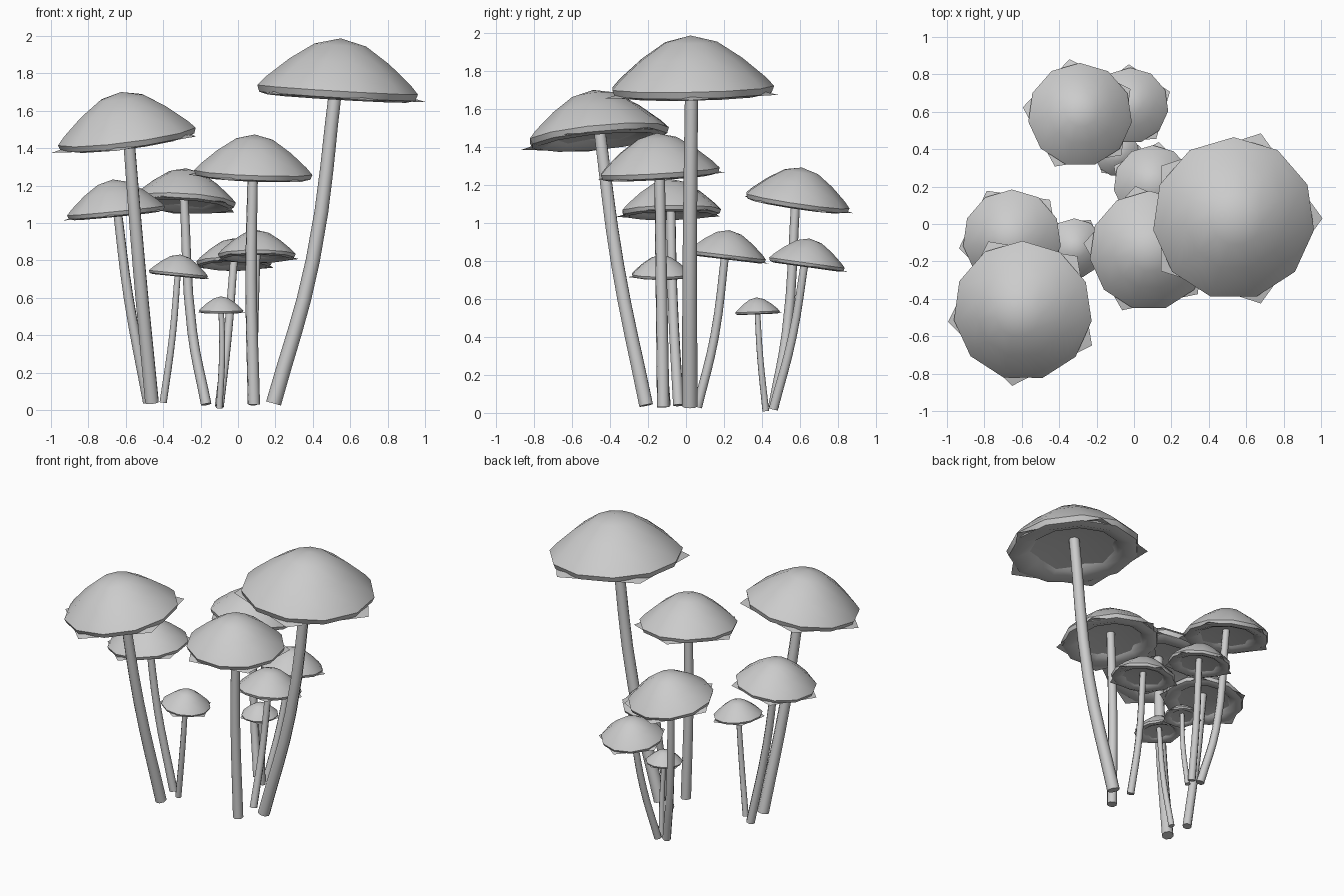
import bpy, bmesh, math
from mathutils import Vector, Matrix

if "Cube" in bpy.data.objects:
    bpy.data.objects.remove(bpy.data.objects["Cube"])

grey = bpy.data.materials.new("pale_grey")
grey.use_nodes = True
COLOUR = (0.6, 0.6, 0.6, 1)
grey.diffuse_color = COLOUR
grey.node_tree.nodes["Principled BSDF"].inputs["Base Color"].default_value = COLOUR

# Cap outline from crown, over the rolled rim, to the inner lip (radius, height)
PROFILE = [(0.32, 0.65), (0.62, 0.45), (0.9, 0.21), (1, 0.1), (0.97, 0.02), (0.86, -0.01), (0.68, 0.05), (0.6, 0.12)]


def ring(bm, sides, radius, z, phase=0):
    angles = [phase + math.tau * i / sides for i in range(sides)]
    return [bm.verts.new((radius * math.cos(a), radius * math.sin(a), z)) for a in angles]


def fan(bm, loop, z):
    tip = bm.verts.new((0, 0, z))
    for a, b in zip(loop, loop[1:] + loop[:1]):
        bm.faces.new((a, b, tip))


def finish(bm, name, matrix, angle):
    mesh = bpy.data.meshes.new(name)
    bm.to_mesh(mesh)
    bm.free()
    obj = bpy.data.objects.new(name, mesh)
    bpy.context.collection.objects.link(obj)
    obj.matrix_world = matrix
    mesh.materials.append(grey)
    select(obj)
    bpy.ops.object.shade_smooth_by_angle(angle=math.radians(angle))


def select(obj):
    bpy.ops.object.select_all(action="DESELECT")
    obj.select_set(True)
    bpy.context.view_layer.objects.active = obj


def make_cap(name, centre, radius, slope, phase):
    # Lean the cap along its slope
    up = Vector((-slope[0], -slope[1], 1)).normalized()
    turn = Vector((0, 0, 1)).rotation_difference(up).to_matrix().to_4x4()
    place = Matrix.Translation(centre) @ turn @ Matrix.Scale(radius, 4)
    # Domed top with rolled rim
    bm = bmesh.new()
    loops = [ring(bm, 11, r, z, math.pi / 2) for r, z in PROFILE]
    fan(bm, loops[0], 0.73)
    for upper, lower in zip(loops, loops[1:]):
        for i in range(11):
            j = (i + 1) % 11
            bm.faces.new((upper[i], lower[i], lower[j], upper[j]))
    finish(bm, name + "_cap", place, 50)
    # Five-sided gill cone whose corners poke past the rim
    bm = bmesh.new()
    fan(bm, ring(bm, 5, 1.1, 0.01, math.radians(phase))[::-1], 0.25)
    finish(bm, name + "_gills", place, 30)


def make_stem(name, points, radius):
    curve = bpy.data.curves.new(name + "_stem", "CURVE")
    curve.dimensions = "3D"
    curve.bevel_depth = radius
    curve.bevel_resolution = 2
    curve.resolution_u = 4
    curve.use_fill_caps = True
    spline = curve.splines.new("BEZIER")
    spline.bezier_points.add(len(points) - 1)
    for knot, co, thick in zip(spline.bezier_points, points, (1.08, 1, 0.9)):
        knot.co = co
        knot.radius = thick
        knot.handle_left_type = knot.handle_right_type = "AUTO"
    obj = bpy.data.objects.new(name + "_stem", curve)
    bpy.context.collection.objects.link(obj)
    curve.materials.append(grey)
    select(obj)
    bpy.ops.object.convert(target="MESH")
    bpy.ops.object.shade_smooth_by_angle(angle=math.radians(50))


# name, cap centre, cap radius, slope, gill phase, stem base, stem middle, stem radius
MUSHROOMS = [
    ("tallest", (0.53, 0.03, 1.67), 0.435, (-0.06, 0.02), 0, (0.19, 0.02, 0.035), (0.4, 0.02, 0.8), 0.038),
    ("front_right_side", (-0.59, -0.46, 1.43), 0.375, (0.13, 0.1), 45, (-0.46, -0.21, 0.04), (-0.53, -0.36, 0.78), 0.036),
    ("centre", (0.08, -0.14, 1.24), 0.32, (-0.04, 0.06), 30, (0.085, -0.12, 0.03), (0.07, -0.13, 0.7), 0.031),
    ("right_side", (-0.65, -0.08, 1.04), 0.265, (0.1, 0.02), 46, (-0.48, -0.04, 0.04), (-0.585, -0.07, 0.6), 0.027),
    ("back", (-0.29, 0.58, 1.09), 0.28, (-0.06, -0.15), 28, (-0.17, 0.46, 0.03), (-0.245, 0.53, 0.42), 0.026),
    ("small_back", (-0.02, 0.63, 0.77), 0.205, (0, -0.14), 20, (-0.1, 0.46, 0.02), (-0.055, 0.56, 0.4), 0.024),
    ("small_centre", (0.1, 0.21, 0.81), 0.21, (0, -0.12), 10, (0.08, 0.06, 0.03), (0.085, 0.15, 0.4), 0.023),
    ("small_right_side", (-0.32, -0.13, 0.715), 0.16, (-0.1, 0), 60, (-0.4, -0.1, 0.04), (-0.35, -0.125, 0.4), 0.019),
    ("smallest", (-0.09, 0.375, 0.52), 0.12, (0, 0.04), 15, (-0.1, 0.42, 0.01), (-0.085, 0.39, 0.3), 0.017),
]

for name, centre, radius, slope, phase, base, middle, thick in MUSHROOMS:
    make_cap(name, centre, radius, slope, phase)
    top = Vector(centre) + Vector((0, 0, radius * 0.26))
    make_stem(name, (base, middle, top), thick)
